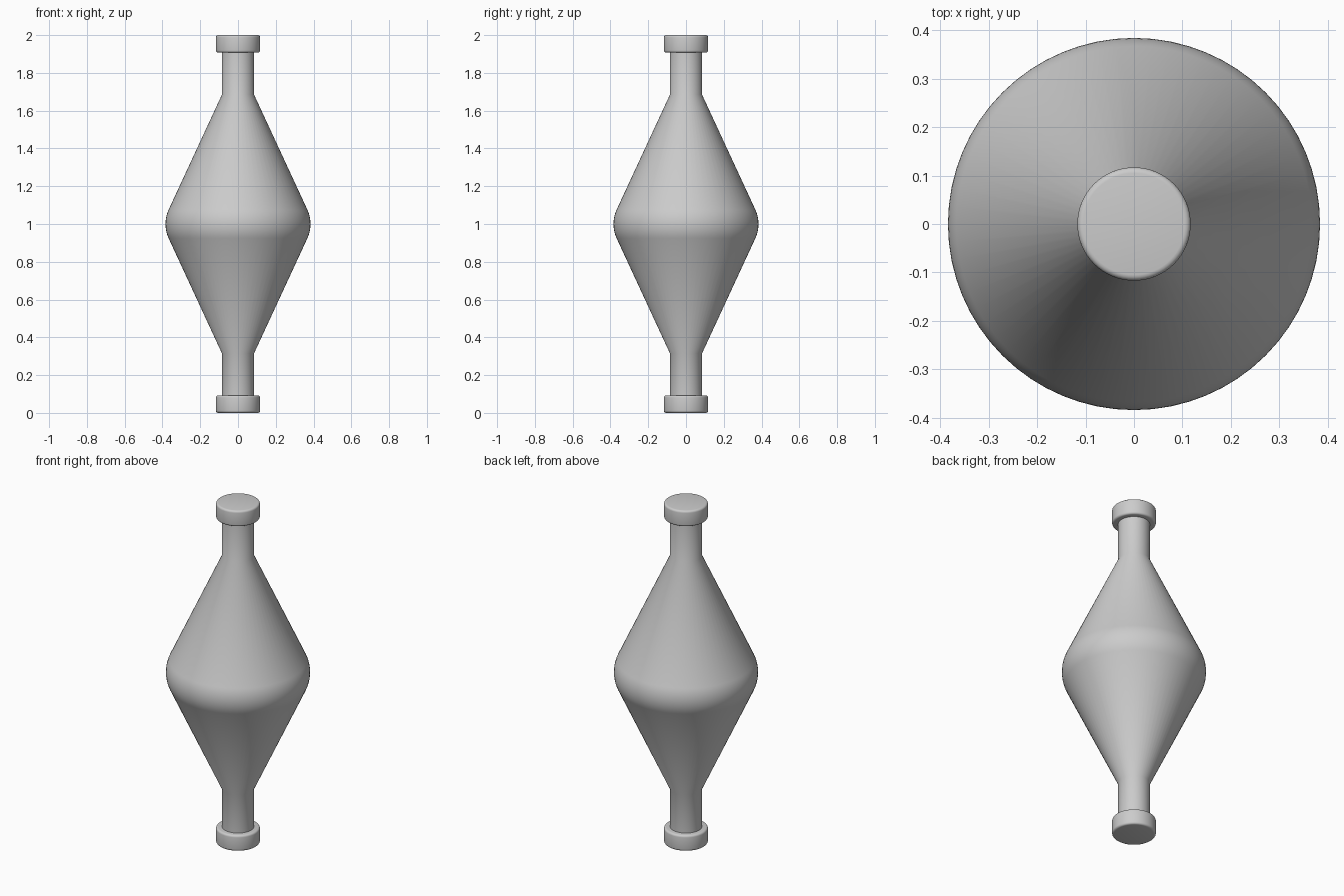
import bpy
import bmesh
from math import atan2, cos, sin, tau

if "Cube" in bpy.data.objects:
    bpy.data.objects.remove(bpy.data.objects["Cube"], do_unlink=True)

SIDES = 64
MID = 1.0

grey = bpy.data.materials.new("plain grey")
grey.use_nodes = True
grey.diffuse_color = (0.6, 0.6, 0.6, 1)
grey.node_tree.nodes["Principled BSDF"].inputs["Base Color"].default_value = grey.diffuse_color


def lathe(name, profile):
    """Revolve (radius, height) points around z and close both ends."""
    bm = bmesh.new()
    rings = [[bm.verts.new((r * cos(tau * i / SIDES), r * sin(tau * i / SIDES), z))
              for i in range(SIDES)] for r, z in profile]
    for low, high in zip(rings, rings[1:]):
        for i in range(SIDES):
            j = (i + 1) % SIDES
            bm.faces.new((low[i], low[j], high[j], high[i]))
    bm.faces.new(rings[0][::-1])
    bm.faces.new(rings[-1])
    mesh = bpy.data.meshes.new(name)
    bm.to_mesh(mesh)
    bm.free()
    mesh.materials.append(grey)
    obj = bpy.data.objects.new(name, mesh)
    bpy.context.collection.objects.link(obj)
    bpy.ops.object.select_all(action='DESELECT')
    obj.select_set(True)
    bpy.context.view_layer.objects.active = obj
    bpy.ops.object.shade_smooth_by_angle(angle=0.6)
    return obj


# Double-cone body with a rounded waist and straight necks
neck_r, neck_h, waist_r, round_r = 0.085, 0.685, 0.384, 0.18
slope = atan2(0.463, 1)
arc = [(waist_r - round_r * (1 - cos(a)), MID + round_r * sin(a))
       for a in (slope * k / 6 for k in range(-6, 7))]
lathe("body", [(neck_r, 0.05), (neck_r, MID - neck_h), *arc,
               (neck_r, MID + neck_h), (neck_r, 1.95)])

# Round end caps with softened rims
cap_r, cap_h, soft = 0.117, 0.093, 0.012
for name, base in (("bottom_cap", 0), ("top_cap", 2 - cap_h)):
    quarter = [tau / 4 * k / 4 for k in range(5)]
    lower = [(cap_r - soft + soft * sin(a), base + soft - soft * cos(a)) for a in quarter]
    upper = [(r, 2 * base + cap_h - z) for r, z in reversed(lower)]
    lathe(name, lower + upper)
